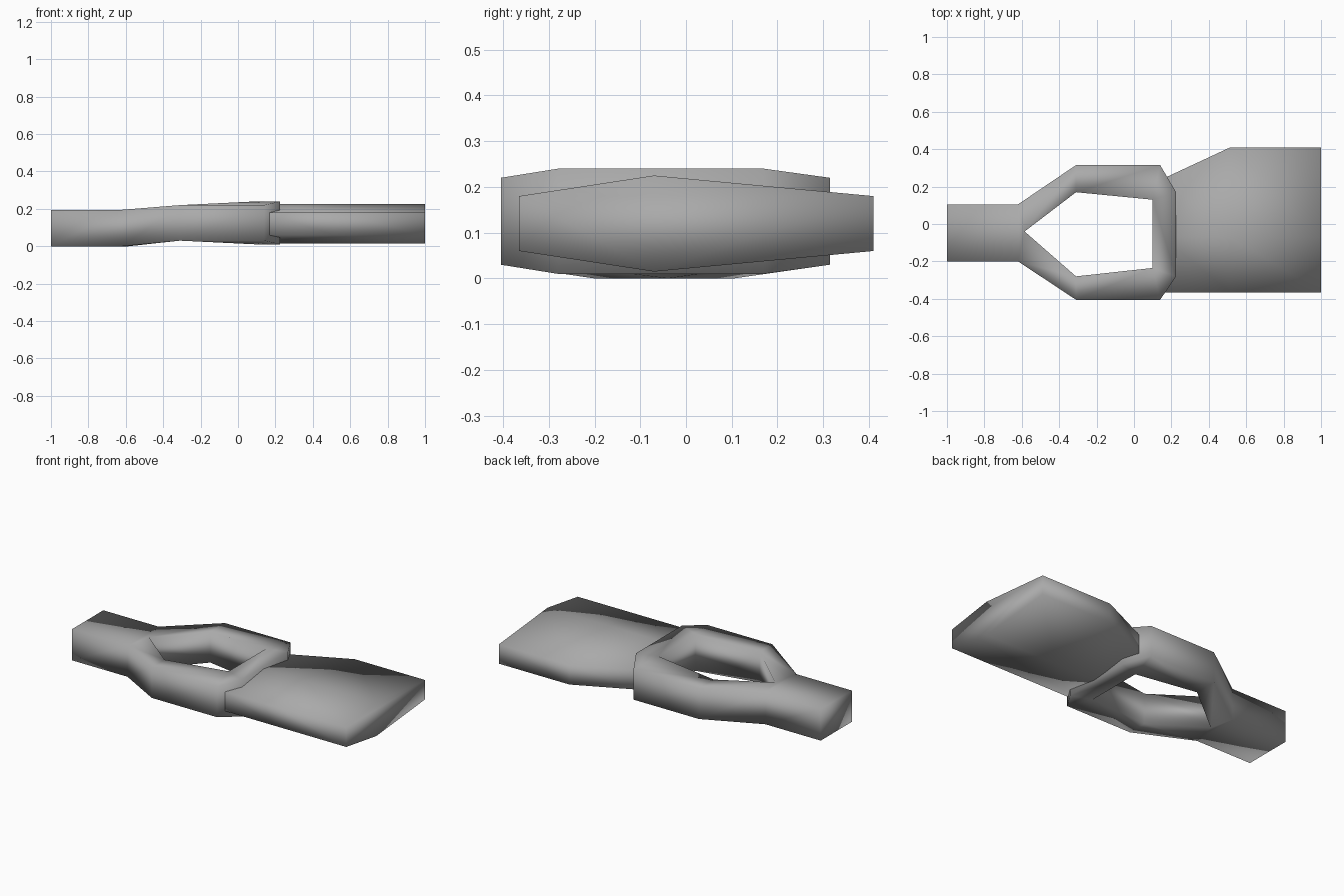
import bpy, bmesh

cube = bpy.data.objects.get("Cube")
if cube:
    bpy.data.objects.remove(cube, do_unlink=True)

# Single grey finish
grey = bpy.data.materials.new("grey")
grey.use_nodes = True
colour = (0.4, 0.4, 0.4, 1)
grey.diffuse_color = colour
grey.node_tree.nodes["Principled BSDF"].inputs["Base Color"].default_value = colour


def finish(bm, name):
    """Turn a bmesh into a smooth grey object."""
    bmesh.ops.recalc_face_normals(bm, faces=bm.faces)
    for f in bm.faces:
        f.smooth = True
    mesh = bpy.data.meshes.new(name)
    bm.to_mesh(mesh)
    bm.free()
    mesh.materials.append(grey)
    obj = bpy.data.objects.new(name, mesh)
    bpy.context.collection.objects.link(obj)
    return obj


def bridge(bm, a, b):
    """Wall of quads between two closed loops."""
    for i in range(len(a)):
        j = (i + 1) % len(a)
        bm.faces.new((a[i], a[j], b[j], b[i]))


# Buckle frame: plan points as (x, y, bottom z, top z)
TAIL, RAIL, BAR = (0, 0.195), (0.03, 0.22), (0.01, 0.24)
outer = [(-1, -0.2, TAIL), (-0.62, -0.2, TAIL), (-0.31, -0.405, RAIL),
         (0.14, -0.405, RAIL), (0.225, -0.28, BAR), (0.225, 0.17, BAR),
         (0.14, 0.315, RAIL), (-0.31, 0.315, RAIL), (-0.62, 0.105, TAIL),
         (-1, 0.105, TAIL)]
inner = [(-0.585, -0.04, TAIL), (-0.31, -0.28, RAIL), (0.1, -0.235, BAR),
         (0.1, 0.13, BAR), (-0.31, 0.17, RAIL)]

bm = bmesh.new()
layers = []
for level in (0, 1):
    out = [bm.verts.new((x, y, z[level])) for x, y, z in outer]
    hole = [bm.verts.new((x, y, z[level])) for x, y, z in inner]
    tail_a, root_a, rail_a, end_a, bar_a, bar_b, end_b, rail_b, root_b, tail_b = out
    tip, in_a, cor_a, cor_b, in_b = hole
    for face in ((tail_a, root_a, root_b, tail_b), (root_a, tip, root_b),
                 (root_a, rail_a, in_a, tip), (rail_a, end_a, cor_a, in_a),
                 (end_a, bar_a, cor_a), (bar_a, bar_b, cor_b, cor_a),
                 (bar_b, end_b, cor_b), (end_b, rail_b, in_b, cor_b),
                 (rail_b, root_b, tip, in_b)):
        bm.faces.new(face)
    layers.append((out, hole))
for low, high in zip(*layers):
    bridge(bm, low, high)
finish(bm, "buckle_frame")

# Flat strap: six-sided section, narrowing where it enters the crossbar
bm = bmesh.new()
loops = []
for x, back in ((0.15, 0.24), (0.515, 0.41), (1, 0.41)):
    section = [(-0.365, 0.06), (-0.07, 0.015), (back, 0.06),
               (back, 0.18), (-0.07, 0.225), (-0.365, 0.18)]
    loops.append([bm.verts.new((x, y, z)) for y, z in section])
for a, b in zip(loops, loops[1:]):
    bridge(bm, a, b)
for end in (loops[0], loops[-1]):
    bm.faces.new(end)
finish(bm, "strap")
